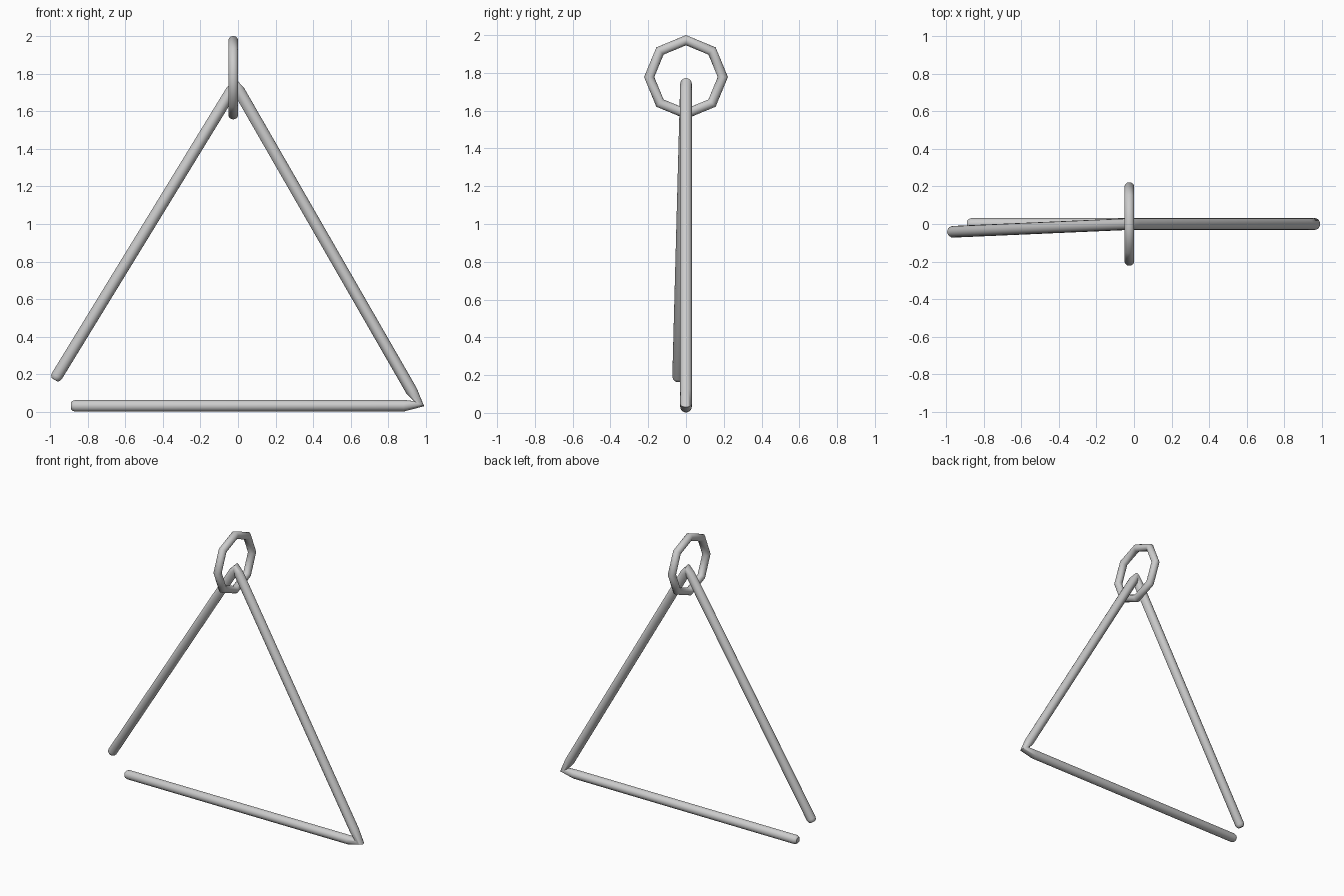
import bpy
import math
from mathutils import Vector

cube = bpy.data.objects.get("Cube")
if cube:
    bpy.data.objects.remove(cube, do_unlink=True)

ROD = 0.031

steel = bpy.data.materials.new("light grey steel")
steel.use_nodes = True
colour = (0.6, 0.6, 0.6, 1)
steel.diffuse_color = colour
steel.node_tree.nodes["Principled BSDF"].inputs["Base Color"].default_value = colour


def finish(obj, name, angle):
    obj.name = name
    obj.data.name = name
    obj.data.materials.clear()
    obj.data.materials.append(steel)
    bpy.ops.object.select_all(action="DESELECT")
    obj.select_set(True)
    bpy.context.view_layer.objects.active = obj
    bpy.ops.object.shade_smooth_by_angle(angle=math.radians(angle))


def toward(a, b, distance):
    return a + (b - a).normalized() * distance


# Bent rod: open triangle with softened ends and pinched bends
left_end = Vector((-0.975, -0.042, 0.172))
apex = Vector((-0.014, 0, 1.742))
corner = Vector((0.962, 0, 0.045))
bar_bend = Vector((0.88, 0, 0.034))
bar_end = Vector((-0.888, 0, 0.033))

path = [
    (left_end, 0.6),
    (toward(left_end, apex, 0.008), 0.85),
    (toward(left_end, apex, 0.022), 1),
    (toward(apex, left_end, 0.04), 1),
    (apex, 1),
    (toward(apex, corner, 0.04), 1),
    (toward(corner, apex, 0.08), 1),
    (corner, 1),
    (bar_bend, 1),
    (toward(bar_end, bar_bend, 0.022), 1),
    (toward(bar_end, bar_bend, 0.008), 0.85),
    (bar_end, 0.6),
]

curve = bpy.data.curves.new("triangle_rod", "CURVE")
curve.dimensions = "3D"
curve.bevel_depth = ROD
curve.bevel_resolution = 6
curve.use_fill_caps = True
spline = curve.splines.new("POLY")
spline.points.add(len(path) - 1)
for point, (position, thickness) in zip(spline.points, path):
    point.co = (*position, 1)
    point.radius = thickness

rod = bpy.data.objects.new("triangle_rod", curve)
bpy.context.collection.objects.link(rod)
bpy.ops.object.select_all(action="DESELECT")
rod.select_set(True)
bpy.context.view_layer.objects.active = rod
bpy.ops.object.convert(target="MESH")
finish(bpy.context.object, "triangle_rod", 60)

# Eight-sided hanging ring around the apex
bpy.ops.mesh.primitive_torus_add(
    major_segments=8, minor_segments=14, major_radius=0.195, minor_radius=0.027,
    location=(-0.025, 0, 1.778), rotation=(0, math.pi / 2, 0))
finish(bpy.context.object, "hanging_ring", 60)
